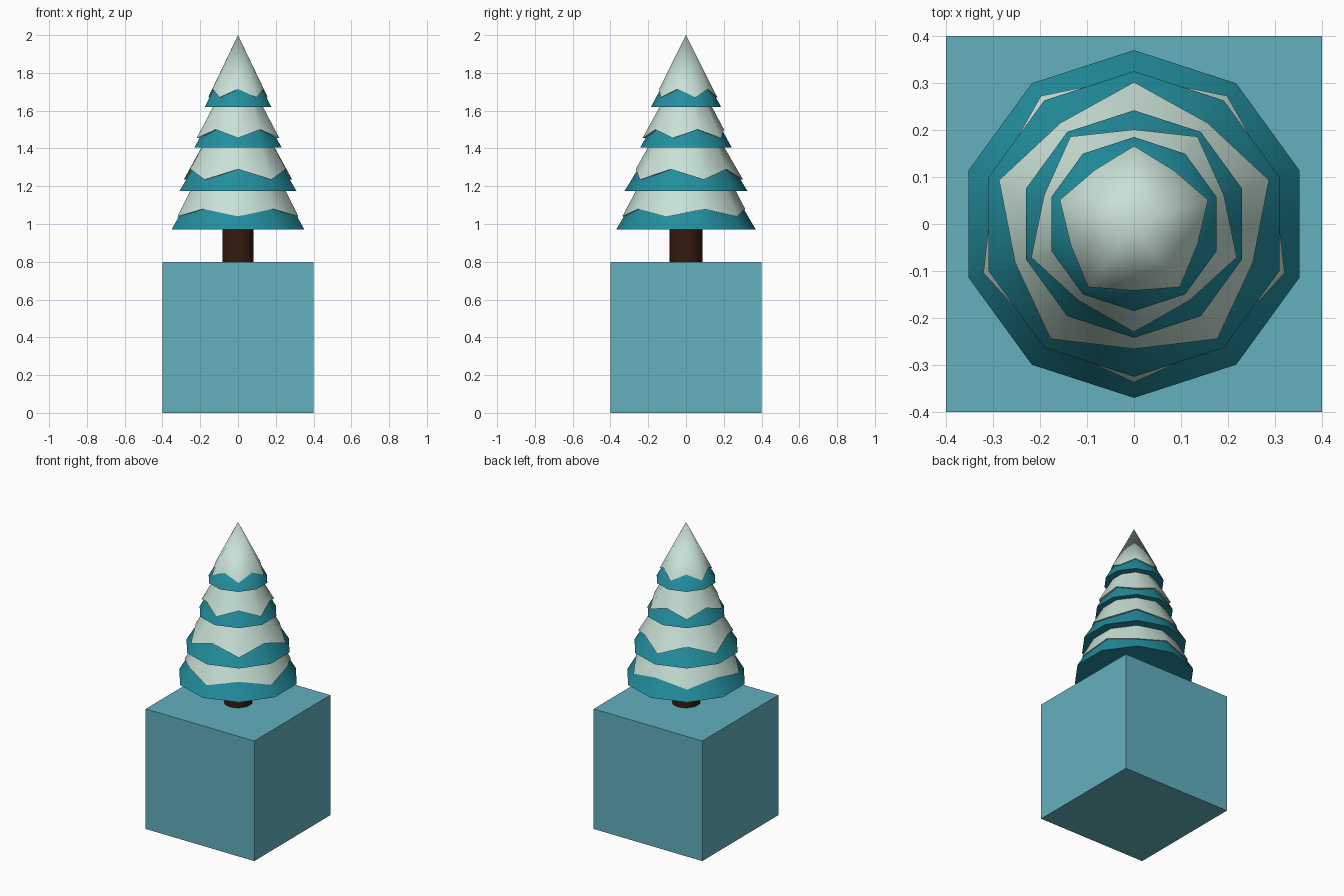
import bpy, bmesh, math

if "Cube" in bpy.data.objects:
    bpy.data.objects.remove(bpy.data.objects["Cube"])

SIDES = 10


def material(name, rgb):
    m = bpy.data.materials.new(name)
    m.diffuse_color = (*rgb, 1)
    m.use_nodes = True
    m.node_tree.nodes["Principled BSDF"].inputs["Base Color"].default_value = m.diffuse_color
    return m


BLUE = material("block_blue", (0.125, 0.44, 0.52))
TEAL = material("needle_teal", (0.016, 0.27, 0.34))
SNOW = material("snow_white", (0.58, 0.75, 0.67))
BROWN = material("bark_brown", (0.037, 0.011, 0.004))


def finish(name, bm, mat, smooth=True):
    bmesh.ops.recalc_face_normals(bm, faces=bm.faces)
    me = bpy.data.meshes.new(name)
    bm.to_mesh(me)
    bm.free()
    me.materials.append(mat)
    ob = bpy.data.objects.new(name, me)
    bpy.context.collection.objects.link(ob)
    if smooth:
        bpy.ops.object.select_all(action='DESELECT')
        ob.select_set(True)
        bpy.context.view_layer.objects.active = ob
        bpy.ops.object.shade_smooth_by_angle(angle=math.radians(42))


def loft(name, rings, mat, tip=None):
    """Join rings bottom to top; each ring gives (radius, z) for side k."""
    bm = bmesh.new()
    loops = []
    for ring in rings:
        loop = []
        for k in range(SIDES):
            r, z = ring(k)
            a = 2 * math.pi * k / SIDES - math.pi / 2
            loop.append(bm.verts.new((r * math.cos(a), r * math.sin(a), z)))
        loops.append(loop)
    for lo, hi in zip(loops, loops[1:]):
        for k in range(SIDES):
            n = (k + 1) % SIDES
            bm.faces.new((lo[k], lo[n], hi[n], hi[k]))
    bm.faces.new(loops[0][::-1])
    if tip:
        t = bm.verts.new((0, 0, tip))
        for k in range(SIDES):
            bm.faces.new((loops[-1][k], loops[-1][(k + 1) % SIDES], t))
    else:
        bm.faces.new(loops[-1])
    finish(name, bm, mat)


def flat(r, z):
    return lambda k: (r, z)


def zigzag(low, high, start, inset=0.0):
    # alternate low drips and high notches around the rim
    def ring(k):
        r, z = low if k % 2 == start else high
        return r - inset, z
    return ring


# Block under the tree
bm = bmesh.new()
bmesh.ops.create_cube(bm, size=0.8)
bmesh.ops.translate(bm, verts=bm.verts, vec=(0, 0, 0.4))
finish("base_block", bm, BLUE, smooth=False)

# Trunk
loft("trunk", [flat(0.087, 0.8), flat(0.087, 1.05)], BROWN)

# Tiers: needle rim, needle top, snow drip, snow notch, snow top, parity of drips
tiers = [
    ((0.37, 0.97), (0.20, 1.26), (0.337, 1.04), (0.313, 1.08), (0.22, 1.26), 0),
    ((0.325, 1.175), (0.14, 1.48), (0.302, 1.235), (0.266, 1.29), (0.16, 1.48), 1),
    ((0.242, 1.405), (0.08, 1.70), (0.230, 1.455), (0.201, 1.50), (0.095, 1.70), 0),
    ((0.185, 1.62), None, (0.166, 1.67), (0.142, 1.715), None, 1),
]
for i, (rim, top, low, high, snow_top, start) in enumerate(tiers, 1):
    needles = [flat(*rim)] + ([flat(*top)] if top else [])
    loft(f"needle_tier_{i}", needles, TEAL, None if top else 1.97)
    # Snow cap with a small lip turned in to the needles
    snow = [zigzag(low, high, start, 0.03), zigzag(low, high, start)]
    if snow_top:
        snow.append(flat(*snow_top))
    loft(f"snow_cap_{i}", snow, SNOW, None if snow_top else 2.0)
